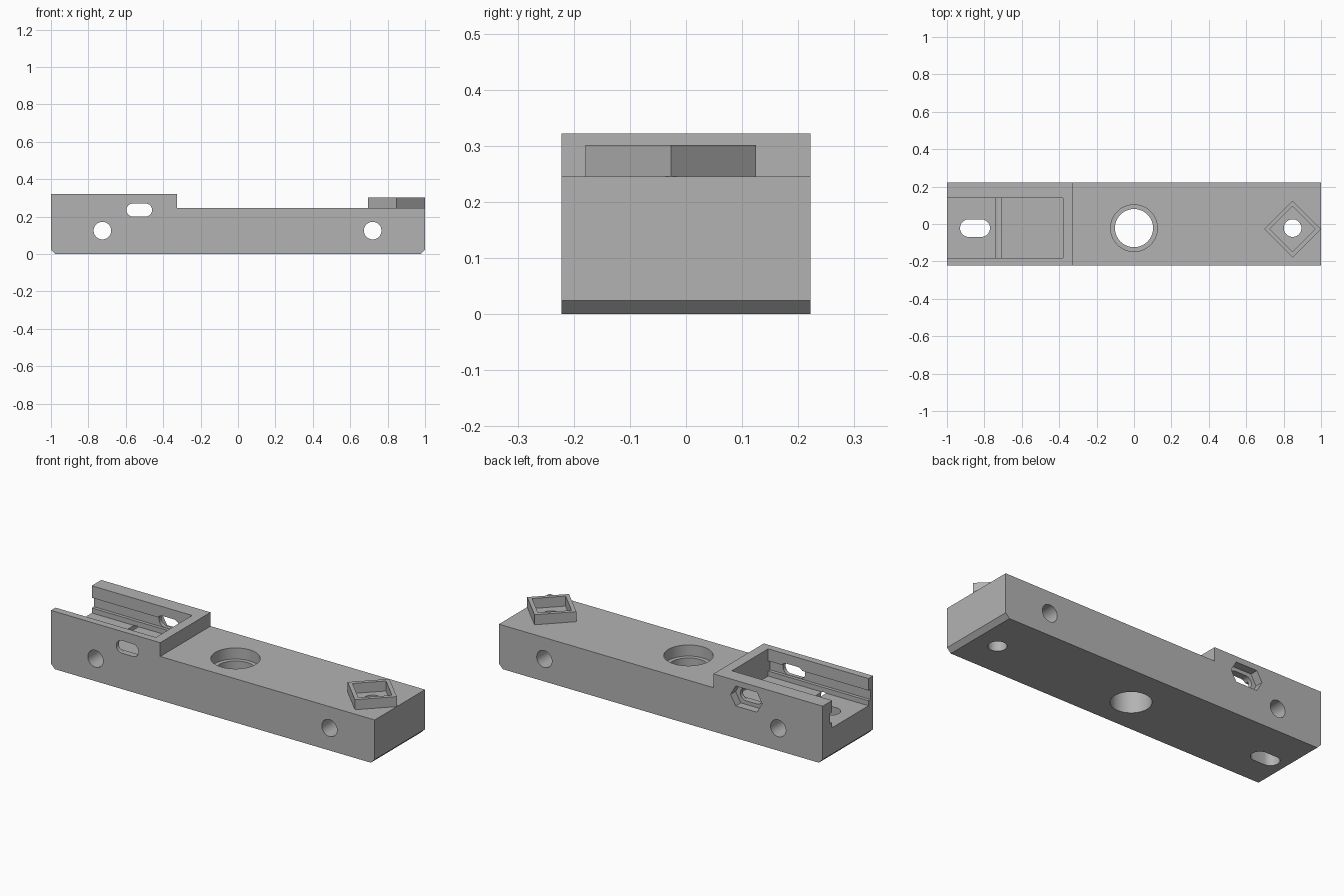
import bpy, bmesh, math

cube = bpy.data.objects.get("Cube")
if cube:
    bpy.data.objects.remove(cube, do_unlink=True)

grey = bpy.data.materials.new("plain_grey")
grey.use_nodes = True
colour = (0.45, 0.45, 0.45, 1)
grey.diffuse_color = colour
grey.node_tree.nodes["Principled BSDF"].inputs["Base Color"].default_value = colour

MAP = {"x": lambda u, v, w: (w, u, v),
       "y": lambda u, v, w: (u, w, v),
       "z": lambda u, v, w: (u, v, w)}


def prism(name, outline, axis, start, end):
    """Extrude a flat outline along an axis."""
    bm = bmesh.new()
    rings = [[bm.verts.new(MAP[axis](u, v, w)) for u, v in outline] for w in (start, end)]
    n = len(outline)
    for ring in rings:
        bm.faces.new(ring)
    for i in range(n):
        j = (i + 1) % n
        bm.faces.new((rings[0][i], rings[0][j], rings[1][j], rings[1][i]))
    bmesh.ops.recalc_face_normals(bm, faces=bm.faces)
    mesh = bpy.data.meshes.new(name)
    bm.to_mesh(mesh)
    bm.free()
    mesh.materials.append(grey)
    obj = bpy.data.objects.new(name, mesh)
    bpy.context.collection.objects.link(obj)
    return obj


def rounded(cu, cv, radius, travel=0, sides=48):
    """Regular polygon, stretched sideways by the travel."""
    points = []
    for i in range(sides):
        a = math.tau * (i + 0.5) / sides if sides > 6 else math.tau * i / sides
        shift = math.copysign(travel / 2, math.cos(a)) if travel else 0
        points.append((cu + radius * math.cos(a) + shift, cv + radius * math.sin(a)))
    return points


def cut(target, outline, axis, start, end):
    """Subtract a prism and discard the cutter."""
    cutter = prism("cutter", outline, axis, start, end)
    cutter.hide_render = True
    mod = target.modifiers.new("cut", "BOOLEAN")
    mod.operation = "DIFFERENCE"
    mod.solver = "EXACT"
    mod.object = cutter
    bpy.context.view_layer.objects.active = target
    bpy.ops.object.modifier_apply(modifier=mod.name)
    bpy.data.objects.remove(cutter, do_unlink=True)


HALF, DECK, TOP, FLOOR, BEVEL = 0.222, 0.245, 0.322, 0.17, 0.024
MID = -0.022   # centre line of the features
HOLE = 0.047

# Stepped bar with chamfered bottom ends
body = prism("body", [(-1 + BEVEL, 0), (1 - BEVEL, 0), (1, BEVEL), (1, DECK),
                      (-0.325, DECK), (-0.325, TOP), (-1, TOP), (-1, BEVEL)], "y", -HALF, HALF)

# Open-ended pocket with a groove along each side
half_profile = [(0.16, FLOOR), (0.16, 0.198), (0.178, 0.198), (0.178, 0.255), (0.16, 0.255), (0.16, 0.4)]
pocket = [(MID + u, v) for u, v in half_profile] + [(MID - u, v) for u, v in reversed(half_profile)]
cut(body, pocket, "x", -1.1, -0.38)

# Large bore with counterbore
cut(body, rounded(0, MID, 0.102, sides=64), "z", -0.1, 0.5)
cut(body, rounded(0, MID, 0.125, sides=64), "z", DECK - 0.062, 0.5)

# Vertical slot and vertical hole
cut(body, rounded(-0.85, MID, HOLE, 0.066), "z", -0.1, 0.5)
cut(body, rounded(0.848, MID, HOLE), "z", -0.1, 0.5)

# Cross holes
for x in (-0.725, 0.72):
    cut(body, rounded(x, 0.125, HOLE), "y", -0.5, 0.5)

# Cross slot with stretched hexagonal nut recess at the back
cut(body, rounded(-0.528, 0.235, 0.035, 0.067), "y", -0.5, 0.5)
cut(body, rounded(-0.528, 0.235, 0.064, 0.067, 6), "y", HALF - 0.045, 0.5)

# Diamond frame around the vertical hole
frame = prism("diamond_frame", rounded(0.848, -0.027, 0.152, sides=4), "z", DECK, 0.301)
cut(frame, rounded(0.848, -0.027, 0.122, sides=4), "z", 0.2, 0.5)

# Smooth the round walls, keep edges crisp
for obj in (body, frame):
    bpy.ops.object.select_all(action="DESELECT")
    obj.select_set(True)
    bpy.context.view_layer.objects.active = obj
    bpy.ops.object.shade_smooth_by_angle(angle=math.radians(30))
